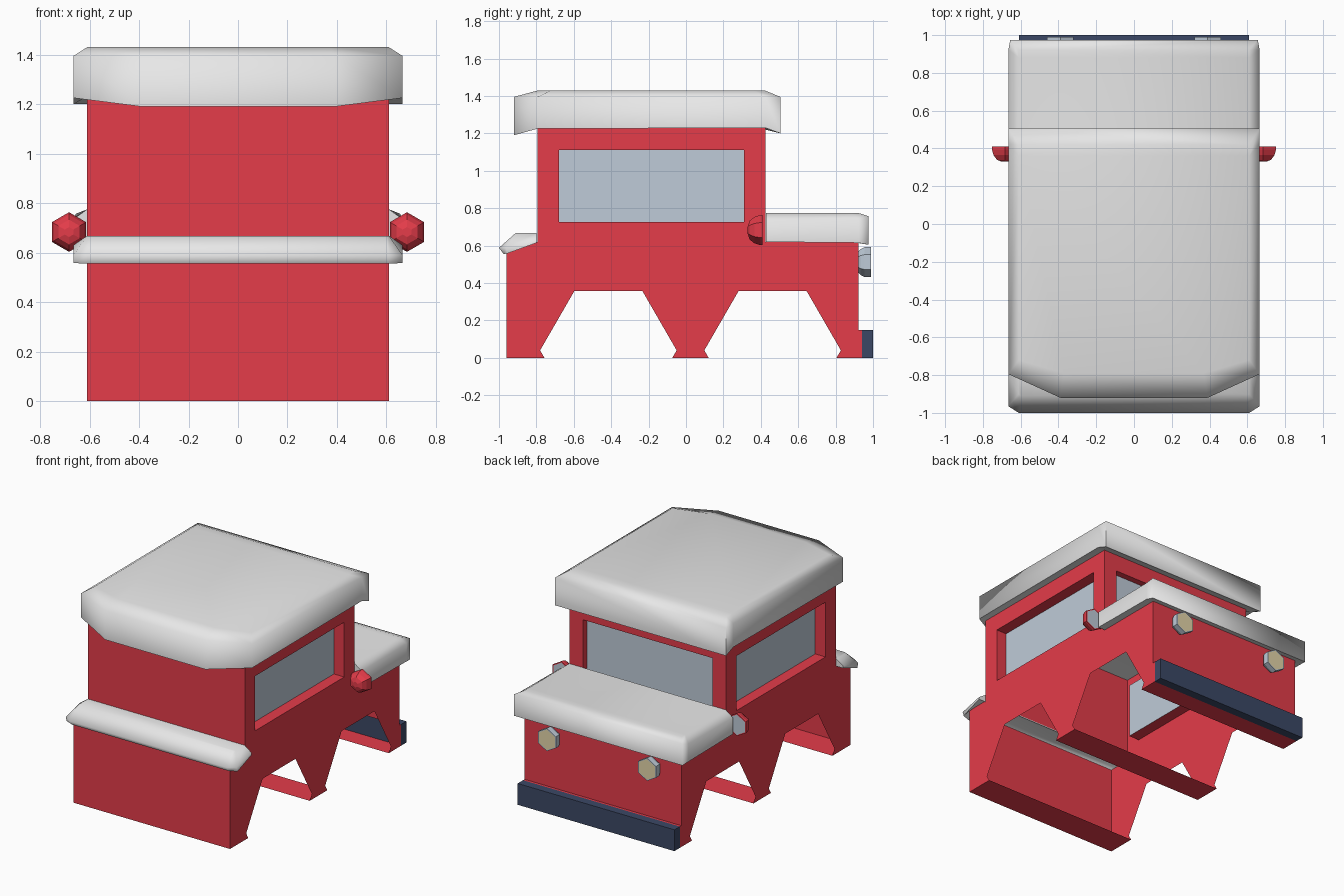
import bpy, bmesh, math

if "Cube" in bpy.data.objects:
    bpy.data.objects.remove(bpy.data.objects["Cube"])


def material(name, rgb):
    m = bpy.data.materials.new(name)
    m.diffuse_color = (*rgb, 1)
    m.use_nodes = True
    m.node_tree.nodes["Principled BSDF"].inputs["Base Color"].default_value = m.diffuse_color
    return m


RED = material("red paint", (0.78, 0.045, 0.068))
GREY = material("pale grey", (0.90, 0.90, 0.90))
GLASS = material("pale blue glass", (0.52, 0.60, 0.69))
NAVY = material("navy", (0.044, 0.064, 0.13))
TAN = material("tan lamp", (0.78, 0.67, 0.40))


def finish(name, bm, mats, smooth=None):
    bmesh.ops.remove_doubles(bm, verts=bm.verts, dist=0.0005)
    bmesh.ops.recalc_face_normals(bm, faces=bm.faces)
    me = bpy.data.meshes.new(name)
    bm.to_mesh(me)
    bm.free()
    ob = bpy.data.objects.new(name, me)
    bpy.context.collection.objects.link(ob)
    for m in mats:
        me.materials.append(m)
    if smooth:
        bpy.ops.object.select_all(action='DESELECT')
        ob.select_set(True)
        bpy.context.view_layer.objects.active = ob
        bpy.ops.object.shade_smooth_by_angle(angle=math.radians(smooth))
    return ob


def face(bm, pts, mat=0):
    f = bm.faces.new([bm.verts.new(p) for p in pts])
    f.material_index = mat


def bridge(bm, a, b, mat=0):
    for i in range(len(a)):
        j = (i + 1) % len(a)
        face(bm, [a[i], a[j], b[j], b[i]], mat)


W = 0.61                       # half width of the body
Y0, Y1 = -0.96, 0.923          # lower body ends
C0, C1 = -0.795, 0.424         # cabin ends
Z1, Z2 = 0.62, 1.23            # waist and cabin top
BY, BZ = 0.94, 0.15            # bumper mount
WZ0, WZ1 = 0.725, 1.11         # window sill and head


def rect(a0, a1, z0, z1):
    return [(a0, z0), (a1, z0), (a1, z1), (a0, z1)]


def window(bm, outer, inner, depth, place):
    """Wall with a recessed pane; place(a, z, depth) maps to 3D."""
    o = [place(a, z, 0) for a, z in outer]
    i = [place(a, z, 0) for a, z in inner]
    d = [place(a, z, depth) for a, z in inner]
    bridge(bm, o, i)
    bridge(bm, i, d)
    face(bm, d, 1)


# Hollow body shell with hexagonal wheel arches
R, HZ = 0.365, 0.04
half = R - HZ / math.sqrt(3)


def arch(c):
    h = R * math.sqrt(3) / 2
    return [(c - half, 0), (c - R, HZ), (c - R / 2, HZ + h),
            (c + R / 2, HZ + h), (c + R, HZ), (c + half, 0)]


A, B = -0.415, 0.463
profile = ([(Y0, 0)] + arch(A) + arch(B) +
           [(BY, 0), (BY, BZ), (Y1, BZ), (Y1, Z1), (C1, Z1), (C0, Z1), (Y0, Z1)])
bm = bmesh.new()
for s in (-1, 1):
    face(bm, [(s * W, y, z) for y, z in profile])
    window(bm, rect(C0, C1, Z1, Z2), rect(-0.68, 0.31, WZ0, WZ1), 0.08,
           lambda a, z, d: (s * (W - d), a, z))
window(bm, rect(-W, W, Z1, Z2), rect(-0.505, 0.505, WZ0, WZ1), 0.045,
       lambda a, z, d: (a, C1 - d, z))
# Cross panels: floor strips, end walls, bumper ledge, cabin rear wall
for (ya, za), (yb, zb) in [((Y0, 0), (A - half, 0)), ((A + half, 0), (B - half, 0)),
                           ((B + half, 0), (BY, 0)), ((Y0, 0), (Y0, Z1)),
                           ((Y1, BZ), (Y1, Z1)), ((BY, BZ), (Y1, BZ)),
                           ((C0, Z1), (C0, Z2))]:
    face(bm, [(-W, ya, za), (W, ya, za), (W, yb, zb), (-W, yb, zb)])
finish("body", bm, [RED, GLASS])


# Overhanging padded covers: stacked rings, each given as its right half
def cover(name, rings):
    bm = bmesh.new()
    full = [r + [(-x, y, z) for x, y, z in reversed(r)] for r in rings]
    for a, b in zip(full, full[1:]):
        bridge(bm, a, b)
    face(bm, full[0])
    face(bm, full[-1])
    finish(name, bm, [GREY], 84)


cover("roof", [
    [(W, C1, 1.231), (W, 0.38, 1.231), (W, C0, 1.231), (0.39, C0, 1.231)],
    [(0.665, 0.505, 1.2), (0.665, C1, 1.23), (0.665, C0, 1.225), (0.39, -0.92, 1.19)],
    [(0.665, 0.505, 1.395), (0.665, C1, 1.395), (0.665, C0, 1.395), (0.39, -0.92, 1.395)],
    [(W, 0.42, 1.43), (W, 0.36, 1.43), (W, -0.72, 1.43), (0.37, -0.79, 1.43)],
])
E = C1 + 0.003
cover("hood", [
    [(W, E, Z1), (W, 0.88, Z1), (W, Y1, Z1)],
    [(0.665, E, 0.62), (0.665, Y1, 0.615), (0.655, 0.975, 0.605)],
    [(0.665, E, 0.735), (0.665, Y1, 0.74), (0.655, 0.975, 0.757)],
    [(W, E, 0.775), (W, 0.88, 0.775), (W, 0.92, 0.775)],
])
D = C0 - 0.003
cover("rear_deck", [
    [(W, Y0, Z1), (W, -0.92, Z1), (W, D, Z1)],
    [(W, -0.975, 0.555), (0.665, -0.955, 0.558), (0.665, D, 0.615)],
    [(W, -1.0, 0.588), (0.665, -0.965, 0.59), (0.665, D, 0.63)],
    [(0.6, -0.91, 0.668), (W, -0.9, 0.668), (W, D, 0.668)],
])

# Bumper
bm = bmesh.new()
lo = [(-W, BY, 0), (W, BY, 0), (W, 1, 0), (-W, 1, 0)]
hi = [(x, y, BZ) for x, y, z in lo]
bridge(bm, lo, hi)
face(bm, lo)
face(bm, hi)
finish("bumper", bm, [NAVY])


# Six-sided cups along y, with a differently coloured front disc
def cup(name, x, z, rings, mats):
    bm = bmesh.new()
    loops = [[(x + r * math.sin(k * math.pi / 3), y, z + r * math.cos(k * math.pi / 3))
              for k in range(6)] for y, r in rings]
    for a, b in zip(loops, loops[1:]):
        bridge(bm, a, b)
    face(bm, loops[0])
    face(bm, loops[-1], 1)
    finish(name, bm, mats)


for s, side in ((-1, "left"), (1, "right")):
    cup(side + "_headlight", s * 0.39, 0.512,
        [(0.92, 0.055), (0.932, 0.068), (0.955, 0.08), (0.99, 0.08), (0.99, 0.072)],
        [GLASS, TAN])
    cup(side + "_mirror", s * 0.683, 0.683,
        [(0.33, 0.02), (0.34, 0.05), (0.365, 0.07), (0.395, 0.08), (0.41, 0.08), (0.41, 0.072)],
        [RED, GLASS])
